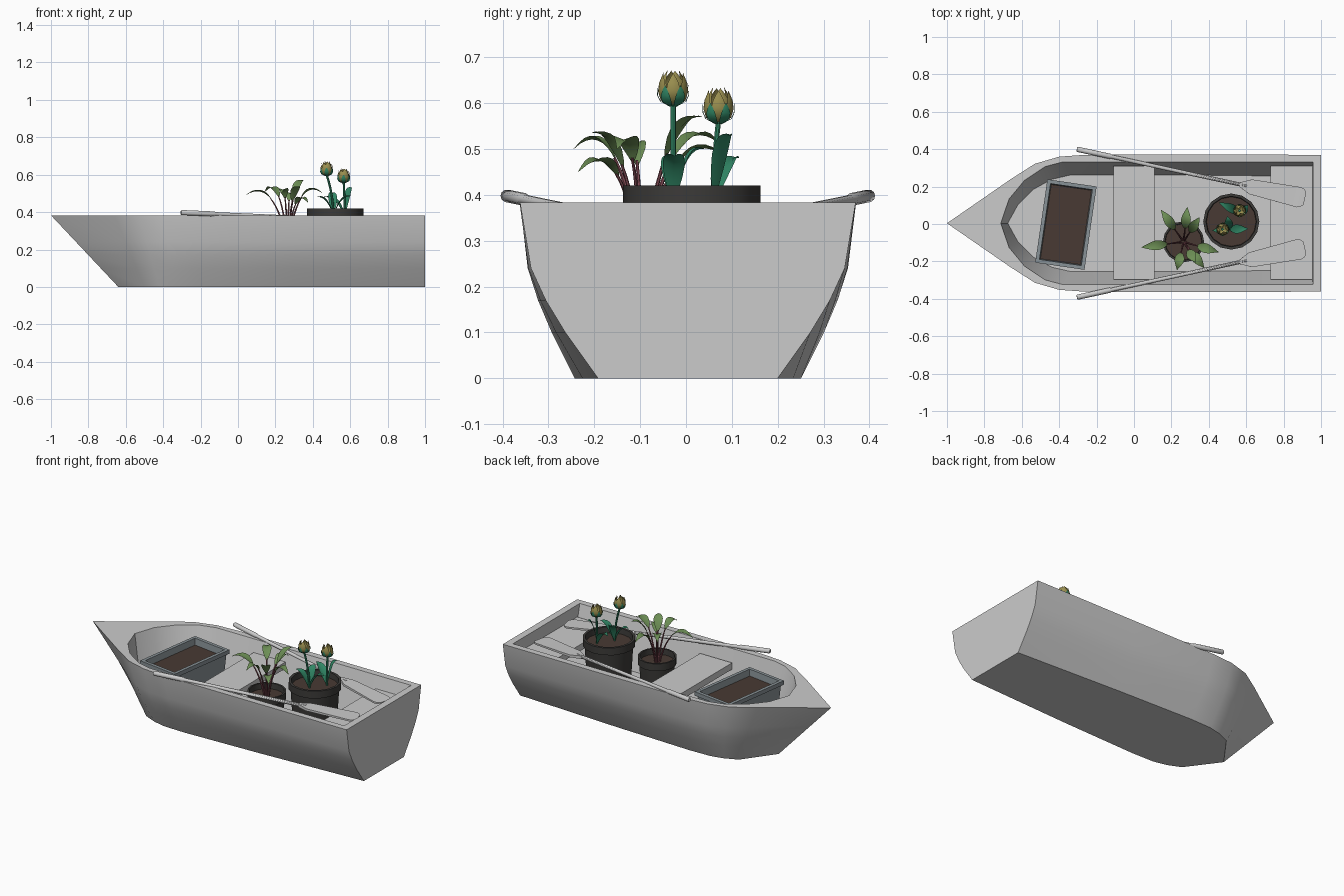
import bpy, bmesh, math
from mathutils import Vector as V

if "Cube" in bpy.data.objects:
    bpy.data.objects.remove(bpy.data.objects["Cube"])

CY = 0.004  # boat centre line


def material(name, rgb):
    m = bpy.data.materials.new(name)
    m.diffuse_color = (*rgb, 1)
    m.use_nodes = True
    m.node_tree.nodes["Principled BSDF"].inputs["Base Color"].default_value = m.diffuse_color
    return m


SOIL = material("soil", (0.065, 0.042, 0.033))
POT = material("pot", (0.045, 0.043, 0.04))
ZINC = material("zinc", (0.25, 0.29, 0.31))
TEAL = material("tulip_green", (0.03, 0.24, 0.13))
PETAL = material("petal", (0.33, 0.28, 0.08))
LEAF = material("leaf_green", (0.15, 0.27, 0.09))
STALK = material("red_stalk", (0.22, 0.07, 0.09))


def skin(name, rings, mat=None, closed=True, caps=True, angle=35):
    """Skin a list of equally long point rings into one mesh."""
    bm = bmesh.new()
    rows = [[bm.verts.new(p) for p in r] for r in rings]
    n = len(rows[0])
    for a, b in zip(rows, rows[1:]):
        for i in range(n if closed else n - 1):
            j = (i + 1) % n
            bm.faces.new((a[i], a[j], b[j], b[i]))
    if closed and caps:
        bm.faces.new(rows[0][::-1])
        bm.faces.new(rows[-1])
    bmesh.ops.recalc_face_normals(bm, faces=bm.faces)
    me = bpy.data.meshes.new(name)
    bm.to_mesh(me)
    bm.free()
    me.shade_smooth()
    me.set_sharp_from_angle(angle=math.radians(angle))
    ob = bpy.data.objects.new(name, me)
    bpy.context.collection.objects.link(ob)
    if mat:
        me.materials.append(mat)
    return ob


def circle(c, r, n, z=0):
    return [(c[0] + r * math.cos(2 * math.pi * i / n),
             c[1] + r * math.sin(2 * math.pi * i / n), z) for i in range(n)]


def tube(name, pts, radii, mat=None, n=8):
    rings = []
    for i, p in enumerate(pts):
        d = pts[min(i + 1, len(pts) - 1)] - pts[max(i - 1, 0)]
        q = d.to_track_quat('Z', 'Y')
        rings.append([p + q @ V(c) for c in circle((0, 0), radii[i], n)])
    return skin(name, rings, mat)


def bezier(a, c, b, t):
    return a * (1 - t) ** 2 + c * (2 * t * (1 - t)) + b * t * t


# Hull: half outlines run bow to stern, mirrored into full rings
TOP = [(-1, 0), (-.66, .235), (-.53, .318), (-.40, .356), (-.26, .366), (.3, .367), (1, .366)]
BOTTOM = [(-.64, 0), (-.5, .19), (-.42, .225), (-.34, .243), (-.2, .247), (.3, .23), (1, .196)]
INNER = [(-.712, 0), (-.668, .13), (-.585, .23), (-.475, .303), (-.38, .328), (.3, .328), (.957, .328)]
FLOOR = [(-.675, 0), (-.62, .1), (-.54, .18), (-.44, .235), (-.34, .258), (.3, .258), (.95, .25)]


def full(half, z):
    return ([(x, CY - y, z) for x, y in half[::-1]]
            + [(x, CY + y, z) for x, y in half[1:]])


rings = []
for z, f in ((0, 0), (.1, .42), (.17, .67), (.24, .86), (.383, 1)):
    k = z / .383
    rings.append(full([(b[0] + (t[0] - b[0]) * k, b[1] + (t[1] - b[1]) * f)
                       for b, t in zip(BOTTOM, TOP)], z))
rings += [full(INNER, .383), full(FLOOR, .1)]
skin("hull", rings)


# Seats
def rect(cx, cy, hx, hy, z, ang=0):
    c, s = math.cos(ang), math.sin(ang)
    return [(cx + x * c - y * s, cy + x * s + y * c, z)
            for x, y in ((-hx, -hy), (hx, -hy), (hx, hy), (-hx, hy))]


for name, x0, x1 in (("middle_seat", -.11, .11), ("stern_seat", .73, .957)):
    skin(name, [rect((x0 + x1) / 2, CY + .003, (x1 - x0) / 2, .303, z) for z in (.27, .31)])

# Bow planter box with soil, turned slightly
BOX = (-.364, -.003)
TURN = math.radians(-8.3)
skin("planter_box", [rect(*BOX, hx, hy, z, TURN) for hx, hy, z in
                     ((.108, .195, .1), (.122, .213, .32), (.133, .225, .32), (.133, .225, .345),
                      (.113, .205, .345), (.107, .199, .29))], ZINC)
skin("planter_soil", [rect(*BOX, .112, .204, z, TURN) for z in (.28, .305)], SOIL)


# Round pots with a rim band
def pot(name, c, r, top, n=16):
    prof = ((.82 * r, .1), (.93 * r, top - .045), (r, top - .045), (r, top),
            (.9 * r, top), (.87 * r, top - .06))
    skin(name, [circle(c, a, n, z) for a, z in prof], POT)
    skin(name + "_soil", [circle(c, .89 * r, n, z) for z in (top - .05, top - .035)], SOIL)


pot("large_pot", (.52, .013), .15, .42)
pot("small_pot", (.265, -.095), .11, .33)


# Oars: grip, shaft and flat blade, mirrored across the boat
def oar(name, s):
    a, b = V((-.305, CY + s * .396, .398)), V((.915, CY + s * .132, .345))
    d = (b - a).normalized()
    side = V((-d.y, d.x, 0)).normalized()
    up = d.cross(side)
    st = (0, .005, .18, .19, .93)
    tube(name + "_shaft", [a + d * t for t in st], (.011, .014, .014, .0105, .0105), n=10)
    skin(name + "_blade", [[a + d * t + side * (w * i) + up * (h * j)
                            for i, j in ((-1, -1), (1, -1), (1, 1), (-1, 1))]
                           for t, w, h in ((.89, .011, .01), (.95, .04, .007), (1.215, .055, .005),
                                           (1.232, .05, .005), (1.248, .034, .004))])


oar("left_oar", 1)
oar("right_oar", -1)


# Leaf blade along a curve, folded at the midrib
def blade(name, a, c, b, t0, half, mat, fold=.35):
    rings = []
    flat = b - a
    side = V((-flat.y, flat.x, 0)).normalized()
    for i in range(9):
        u = i / 8
        p = bezier(a, c, b, t0 + (1 - t0) * u)
        w = half * max(math.sin(math.pi * u ** .85), .04)
        rise = V((0, 0, fold * w))
        rings.append([p - side * w + rise, p, p + side * w + rise])
    skin(name, rings, mat, closed=False, angle=60)


# Leafy plant in the small pot
root = V((.265, -.095, .29))
TIPS = ((.04, -.125, .49), (.285, .09, .48), (.35, .035, .57), (.452, -.15, .50),
        (.33, -.205, .535), (.375, -.235, .45), (.23, -.245, .50), (.145, .075, .51))
for i, t in enumerate(TIPS):
    tip = V(t)
    out = tip - root
    a = root + V((out.x, out.y, 0)) * .06
    c = V((root.x + out.x * .38, root.y + out.y * .38, tip.z + (.09 if tip.z < .52 else .01)))
    tube(f"leaf_stalk_{i}", [bezier(a, c, tip, .45 * k / 5) for k in range(6)],
         [.006 - .0006 * k for k in range(6)], STALK, 6)
    blade(f"leaf_{i}", a, c, tip, .4, .026, LEAF)


# Tulips: stem, cupped petals and upright leaves
def petals(name, c, n, turn, prof, half, mat):
    for k in range(n):
        rings = []
        ang = turn + 2 * math.pi * k / n
        for r, z, w in prof:
            rings.append([c + V((r * math.cos(ang + s * half * w), r * math.sin(ang + s * half * w),
                                 z - .002 * abs(s))) for s in (-1, -.5, 0, .5, 1)])
        skin(f"{name}_{k}", rings, mat, closed=False, angle=60)


def tulip(name, foot, head, tips):
    foot, head = V(foot), V(head)
    mid = V((foot.x, foot.y, (foot.z + head.z) / 2))
    tube(name + "_stem", [bezier(foot, mid, head, k / 6) for k in range(7)], [.006] * 7, TEAL)
    inner = ((.006, 0, 1), (.024, .012, 1), (.029, .03, 1), (.026, .05, .85), (.018, .064, .5), (.013, .072, .05))
    outer = ((.006, -.003, 1), (.027, .008, 1), (.033, .028, 1), (.031, .046, .8), (.027, .058, .45), (.025, .067, .05))
    sepal = ((.007, -.006, 1), (.029, .005, 1), (.035, .018, .8), (.035, .03, .45), (.034, .04, .05))
    petals(name + "_inner_petal", head, 4, .3, inner, .75, PETAL)
    petals(name + "_outer_petal", head, 6, 0, outer, .5, PETAL)
    petals(name + "_sepal", head, 6, .5, sepal, .42, TEAL)
    for i, t in enumerate(tips):
        tip = V(t)
        c = V(((foot.x * .6 + tip.x * .4), (foot.y * .6 + tip.y * .4), tip.z + .01))
        blade(f"{name}_leaf_{i}", foot, c, tip, 0, .024, TEAL, .5)


tulip("tall_tulip", (.51, -.028, .38), (.474, -.028, .6),
      ((.42, -.035, .48), (.61, -.025, .485), (.5, .04, .5)))
tulip("short_tulip", (.57, .06, .38), (.565, .071, .562),
      ((.455, .115, .48), (.61, .1, .53)))
